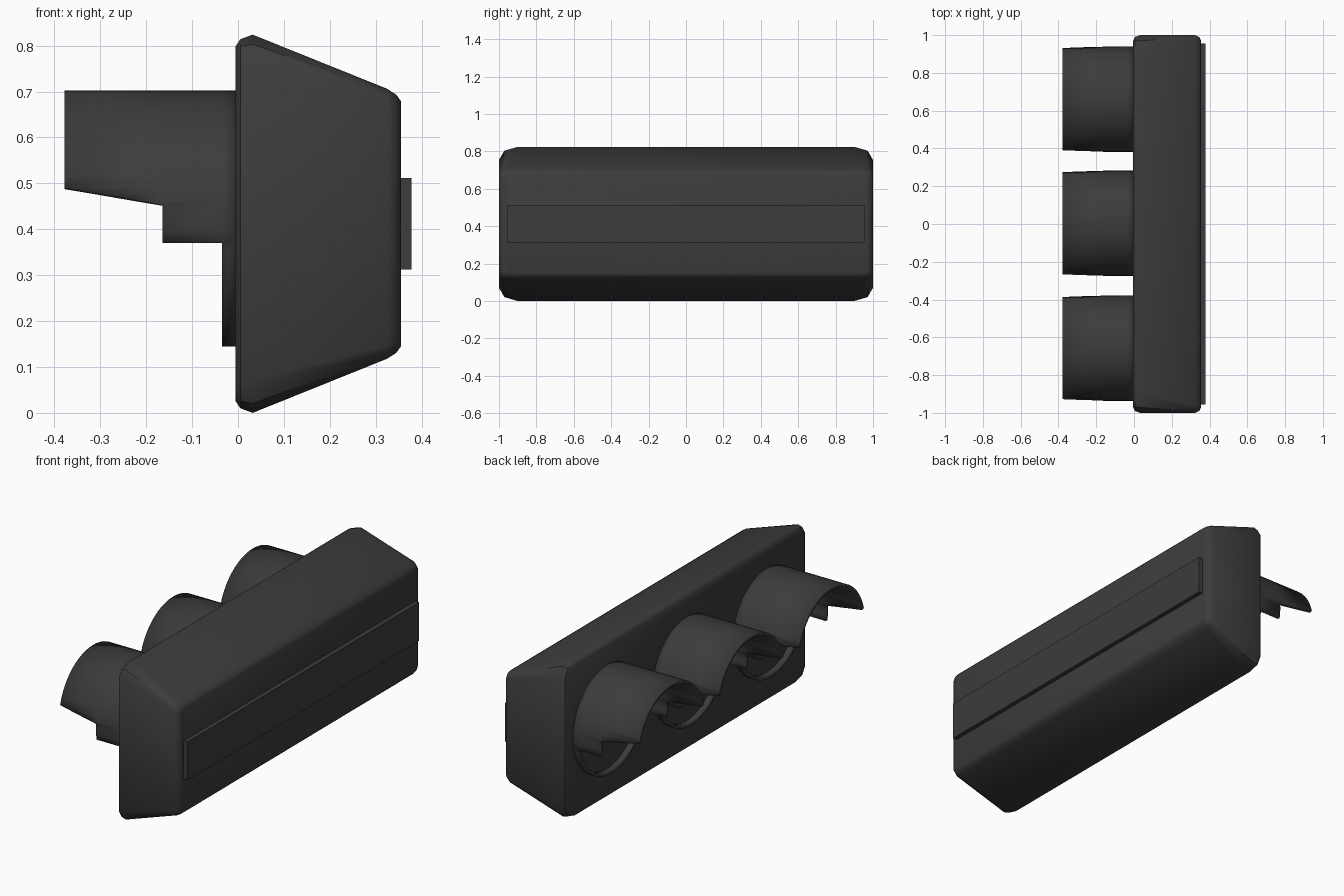
import bpy, bmesh
from math import sin, cos, acos, pi, radians

if "Cube" in bpy.data.objects:
    bpy.data.objects.remove(bpy.data.objects["Cube"])

# One dark plastic for everything
dark = bpy.data.materials.new("dark_plastic")
dark.use_nodes = True
dark.diffuse_color = (0.045, 0.045, 0.045, 1)
dark.node_tree.nodes["Principled BSDF"].inputs["Base Color"].default_value = dark.diffuse_color


def finish(bm, name, angle=40):
    bmesh.ops.remove_doubles(bm, verts=bm.verts, dist=1e-4)
    bmesh.ops.recalc_face_normals(bm, faces=bm.faces)
    mesh = bpy.data.meshes.new(name)
    bm.to_mesh(mesh)
    bm.free()
    mesh.materials.append(dark)
    ob = bpy.data.objects.new(name, mesh)
    bpy.context.collection.objects.link(ob)
    bpy.ops.object.select_all(action='DESELECT')
    ob.select_set(True)
    bpy.context.view_layer.objects.active = ob
    bpy.ops.object.shade_smooth_by_angle(angle=radians(angle))
    return ob


MID = 0.412


def section(bm, x, hy, hz, cy, cz):
    """Rounded rectangle across the housing at depth x."""
    ring = []
    for q in range(4):
        sy, sz = ((1, 1), (-1, 1), (-1, -1), (1, -1))[q]
        for k in range(3):
            a = (q + k / 2) * pi / 2
            y = sy * (hy - cy) + cy * cos(a)
            z = sz * (hz - cz) + cz * sin(a)
            ring.append(bm.verts.new((x, y, MID + z)))
    return ring


# Housing: tapered block with softened edges
bm = bmesh.new()
rings = [section(bm, *s) for s in (
    (-0.005, 0.97, 0.387, 0.06, 0.04),
    (0.005, 0.99, 0.402, 0.08, 0.055),
    (0.032, 1.0, 0.412, 0.10, 0.07),
    (0.325, 1.0, 0.294, 0.04, 0.03),
    (0.345, 0.99, 0.281, 0.035, 0.025),
    (0.355, 0.97, 0.267, 0.03, 0.02))]
for r, s in zip(rings, rings[1:]):
    for i in range(len(r)):
        j = (i + 1) % len(r)
        bm.faces.new((r[i], r[j], s[j], s[i]))
bm.faces.new(rings[0])
bm.faces.new(rings[-1])
finish(bm, "housing")

# Mounting strip along the far side
bm = bmesh.new()
bmesh.ops.create_cube(bm, size=1)
for v in bm.verts:
    v.co = (0.364 + v.co.x * 0.028, v.co.y * 1.91, MID + v.co.z * 0.2)
finish(bm, "mounting_strip")

# Hoods: cylinder shells cut back in steps towards the underside
R, CZ = 0.279, 0.4235
slope_a, step_a, ring_a = (acos((z - CZ) / R) for z in (0.492, 0.453, 0.37))
DEPTHS = (0.0, -0.035, -0.165)


def tip(a):
    z = max(0.453, min(0.492, CZ + R * cos(a)))
    return -0.165 - 0.213 * (z - 0.453) / 0.039


def spans(stops, counts):
    for (a, b), n in zip(zip(stops, stops[1:]), counts):
        for i in range(n):
            yield a + (b - a) * i / n, a + (b - a) * (i + 1) / n


def hood(y0, name):
    bm = bmesh.new()

    def point(x, a):
        return bm.verts.new((x, y0 + R * sin(a), CZ + R * cos(a)))

    for side in (1, -1):
        for a, b in spans((0, slope_a, step_a, ring_a, pi), (12, 3, 3, 12)):
            m = (a + b) / 2
            rows = [(d, d) for d in DEPTHS]
            if m < step_a:
                rows.append((tip(a), tip(b)))
            elif m > ring_a:
                rows = rows[:2]
            for (p, q), (s, t) in zip(rows, rows[1:]):
                bm.faces.new((point(p, side * a), point(q, side * b),
                              point(t, side * b), point(s, side * a)))
    ob = finish(bm, name)
    # Make the normals face outward before thickening inward
    face = ob.data.polygons[0]
    if face.normal.z < 0:
        ob.data.flip_normals()
    mod = ob.modifiers.new("thickness", 'SOLIDIFY')
    mod.thickness = 0.016
    mod.offset = -1


for y0, name in ((-0.657, "front_hood"), (0.004, "middle_hood"), (0.661, "rear_hood")):
    hood(y0, name)
